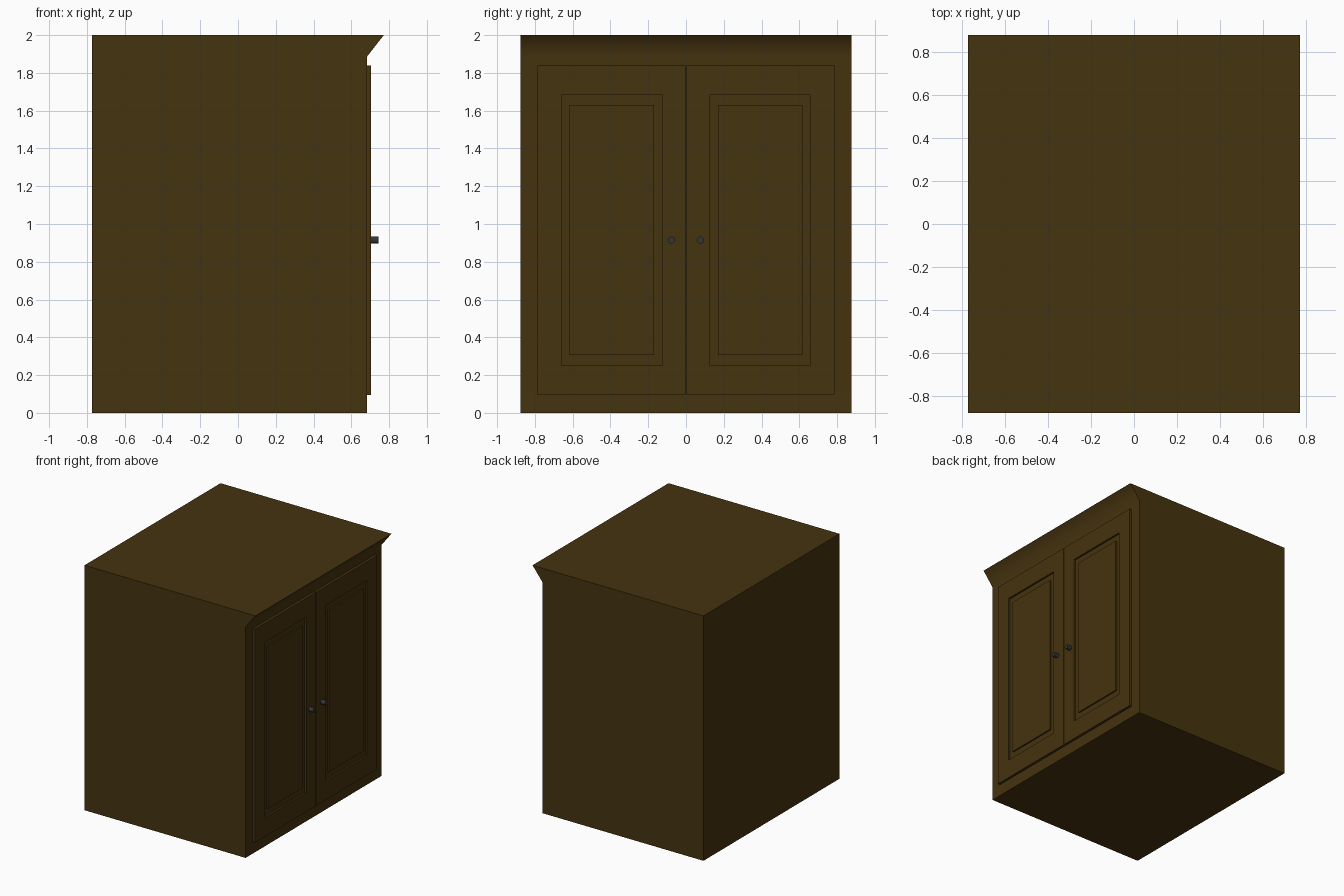
import bpy, bmesh
from math import radians, pi
from mathutils import Matrix

if "Cube" in bpy.data.objects:
    bpy.data.objects.remove(bpy.data.objects["Cube"])


def material(name, rgb):
    m = bpy.data.materials.new(name)
    m.diffuse_color = (*rgb, 1)
    m.use_nodes = True
    m.node_tree.nodes["Principled BSDF"].inputs["Base Color"].default_value = m.diffuse_color
    return m


wood = material("dark_wood", (0.060, 0.033, 0.0048))
metal = material("dark_metal", (0.035, 0.035, 0.038))


def add_object(name, bm, mat):
    bmesh.ops.recalc_face_normals(bm, faces=bm.faces)
    mesh = bpy.data.meshes.new(name)
    bm.to_mesh(mesh)
    bm.free()
    mesh.materials.append(mat)
    ob = bpy.data.objects.new(name, mesh)
    bpy.context.collection.objects.link(ob)
    return ob


def smooth(ob, angle):
    bpy.ops.object.select_all(action='DESELECT')
    ob.select_set(True)
    bpy.context.view_layer.objects.active = ob
    bpy.ops.object.shade_smooth_by_angle(angle=radians(angle))


# Carcass with flared cornice: side profile (x, z) extruded along y
def make_body():
    bm = bmesh.new()
    profile = [(-0.772, 0), (0.683, 0), (0.683, 1.886), (0.772, 2), (-0.772, 2)]
    face = bm.faces.new([bm.verts.new((x, -0.877, z)) for x, z in profile])
    new = bmesh.ops.extrude_face_region(bm, geom=[face])["geom"]
    bmesh.ops.translate(bm, vec=(0, 1.754, 0),
                        verts=[v for v in new if isinstance(v, bmesh.types.BMVert)])
    ob = add_object("cabinet_body", bm, wood)
    smooth(ob, 45)
    # Keeps the front flat while the cornice blends into it
    wn = ob.modifiers.new("weighted_normals", 'WEIGHTED_NORMAL')
    wn.keep_sharp = True


# Door: nested rectangles (x, y near, y far, z low, z high) bridged into a
# slab whose field is raised inside a routed groove
def make_door(name, side):
    front, groove, back = 0.704, 0.689, 0.683
    edge = (0.003, 0.787, 0.095, 1.838)
    outer = (0.125, 0.660, 0.250, 1.683)
    inner = (0.170, 0.617, 0.307, 1.630)
    steps = [(back, edge), (front, edge), (front, outer),
             (groove, outer), (groove, inner), (front - 0.003, inner)]
    bm = bmesh.new()
    rings = [[bm.verts.new((x, side * y, z))
              for y, z in ((a, c), (b, c), (b, d), (a, d))]
             for x, (a, b, c, d) in steps]
    for r, s in zip(rings, rings[1:]):
        for i in range(4):
            j = (i + 1) % 4
            bm.faces.new((r[i], r[j], s[j], s[i]))
    bm.faces.new(rings[0])
    bm.faces.new(rings[-1])
    add_object(name, bm, wood)


# Knob: short cylinder lying along x
def make_knob(name, side):
    bm = bmesh.new()
    bmesh.ops.create_cone(
        bm, cap_ends=True, segments=12, radius1=0.019, radius2=0.019, depth=0.04,
        matrix=Matrix.Translation((0.724, side * 0.077, 0.915)) @ Matrix.Rotation(pi / 2, 4, 'Y'))
    smooth(add_object(name, bm, metal), 40)


make_body()
for label, side in (("left", -1), ("right", 1)):
    make_door(label + "_door", side)
    make_knob(label + "_knob", side)
